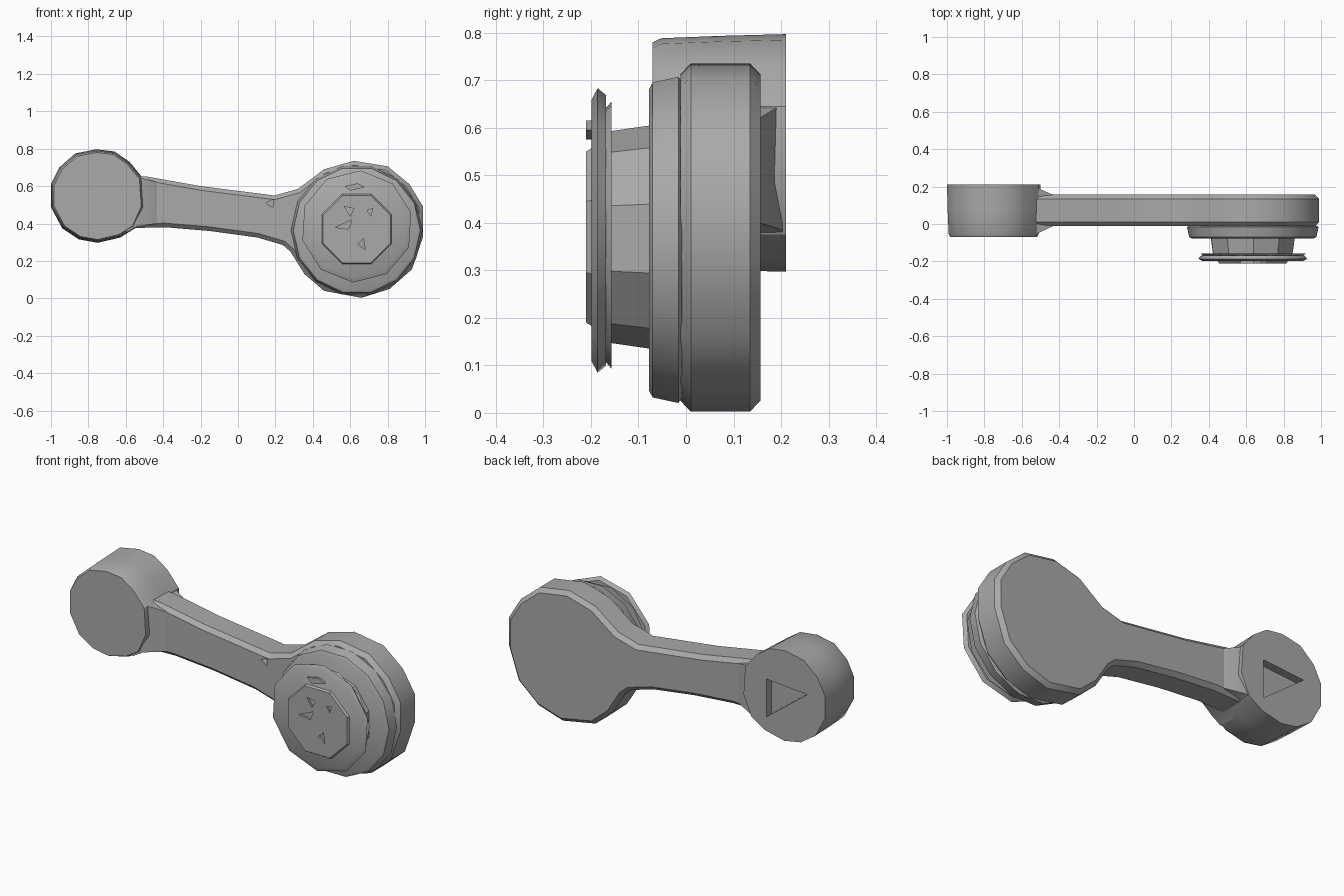
import bpy, bmesh, math

if "Cube" in bpy.data.objects:
    bpy.data.objects.remove(bpy.data.objects["Cube"])

grey = bpy.data.materials.new("plain grey")
grey.use_nodes = True
COLOUR = (0.4, 0.4, 0.4, 1)
grey.diffuse_color = COLOUR
grey.node_tree.nodes["Principled BSDF"].inputs["Base Color"].default_value = COLOUR


def select(obj):
    bpy.ops.object.select_all(action='DESELECT')
    obj.select_set(True)
    bpy.context.view_layer.objects.active = obj


def loft(name, rings):
    """Skin a stack of equal-sized point rings and cap both ends."""
    bm = bmesh.new()
    rows = [[bm.verts.new(p) for p in ring] for ring in rings]
    n = len(rows[0])
    for a, b in zip(rows, rows[1:]):
        for i in range(n):
            j = (i + 1) % n
            bm.faces.new((a[i], a[j], b[j], b[i]))
    bm.faces.new(rows[0])
    bm.faces.new(rows[-1])
    bmesh.ops.recalc_face_normals(bm, faces=bm.faces[:])
    mesh = bpy.data.meshes.new(name)
    bm.to_mesh(mesh)
    bm.free()
    mesh.materials.append(grey)
    obj = bpy.data.objects.new(name, mesh)
    bpy.context.collection.objects.link(obj)
    return obj


def slab(name, outline, front, back):
    """Extrude an x-z outline along y."""
    return loft(name, [[(x, y, z) for x, z in outline] for y in (front, back)])


def turned(name, centre, sides, profile, twist=0.0):
    """Faceted disc about the y axis from (y, radius) pairs."""
    cx, cz = centre
    angles = [twist + math.tau * i / sides for i in range(sides)]
    return loft(name, [[(cx + r * math.cos(a), y, cz + r * math.sin(a)) for a in angles]
                       for y, r in profile])


def apply_modifiers(obj):
    select(obj)
    for mod in list(obj.modifiers):
        bpy.ops.object.modifier_apply(modifier=mod.name)


def cut(obj, outline, front, back):
    """Sink a pocket of the given outline into a part."""
    cutter = slab("pocket_cutter", outline, front, back)
    cutter.hide_render = True
    mod = obj.modifiers.new("pocket", 'BOOLEAN')
    mod.operation = 'DIFFERENCE'
    mod.object = cutter
    mod.solver = 'EXACT'
    apply_modifiers(obj)
    bpy.data.objects.remove(cutter)


# Arm and large round end share one outline
arm_outline = [
    (-.60, .66), (-.48, .65), (-.20, .60), (.195, .55), (.32, .585), (.46, .69),
    (.62, .735), (.80, .706), (.917, .61), (.99, .49), (.99, .33), (.93, .155),
    (.81, .05), (.66, .003), (.46, .04), (.355, .13), (.28, .25), (.24, .285),
    (.105, .325), (-.15, .36), (-.39, .38), (-.60, .375)]
arm = slab("arm_with_large_end", arm_outline, -.012, .157)
bevel = arm.modifiers.new("chamfer", 'BEVEL')
bevel.width = .022
bevel.segments = 1
bevel.limit_method = 'ANGLE'
bevel.angle_limit = math.radians(65)
apply_modifiers(arm)
cut(arm, [(.15, .51), (.19, .53), (.185, .485)], -.05, .02)

# Small round end, slightly tapered toward the front with a softened rim
small_outline = [
    (-1, .61), (-1, .487), (-.94, .375), (-.85, .315), (-.75, .297), (-.63, .325),
    (-.55, .375), (-.50, .487), (-.51, .645), (-.58, .73), (-.66, .785),
    (-.757, .797), (-.87, .775), (-.955, .70)]


def small_ring(y, scale):
    return [(-.75 + (x + .75) * scale, y, .55 + (z - .55) * scale) for x, z in small_outline]


small_end = loft("small_end", [small_ring(-.07, .93), small_ring(-.052, .965),
                               small_ring(.07, .985), small_ring(.21, 1)])
cut(small_end, [(-.64, .61), (-.64, .40), (-.89, .59)], .165, .25)

# Flared neck between small end and arm


def neck_ring(x, front, back, low, high):
    return [(x, front, low), (x, back, low), (x, back, high), (x, front, high)]


neck = loft("neck", [neck_ring(-.60, -.066, .207, .35, .69),
                     neck_ring(-.54, -.062, .203, .385, .65),
                     neck_ring(-.43, -.01, .155, .40, .62)])

# Stacked hub on the front of the large end
hub = (.635, .37)
flange = turned("hub_flange", (.635, .364), 14,
                [(-.078, .325), (-.07, .34), (-.016, .352), (-.008, .34)])
barrel = turned("hub_barrel", hub, 10, [(-.165, .222), (-.075, .235)], .3)
rear_rim = turned("hub_rear_rim", (.635, .378), 11, [(-.168, .272), (-.157, .285)], .1)
front_rim = turned("hub_front_rim", (.635, .384), 10,
                   [(-.199, .275), (-.186, .3), (-.168, .285)], .25)
cap = turned("hub_cap", hub, 8, [(-.210, .195), (-.195, .205)], math.pi / 8)
for pocket in ([(.57, .49), (.62, .48), (.60, .44)],
               [(.69, .47), (.72, .48), (.71, .44)],
               [(.52, .38), (.61, .42), (.59, .37)],
               [(.64, .29), (.67, .32), (.68, .26)]):
    cut(cap, pocket, -.25, -.198)
key = slab("hub_key", [(.57, .60), (.64, .615), (.68, .595), (.60, .575)], -.21, -.19)

for part in (arm, small_end, neck, flange, barrel, rear_rim, front_rim, cap, key):
    select(part)
    bpy.ops.object.shade_smooth_by_angle(angle=math.radians(32))
